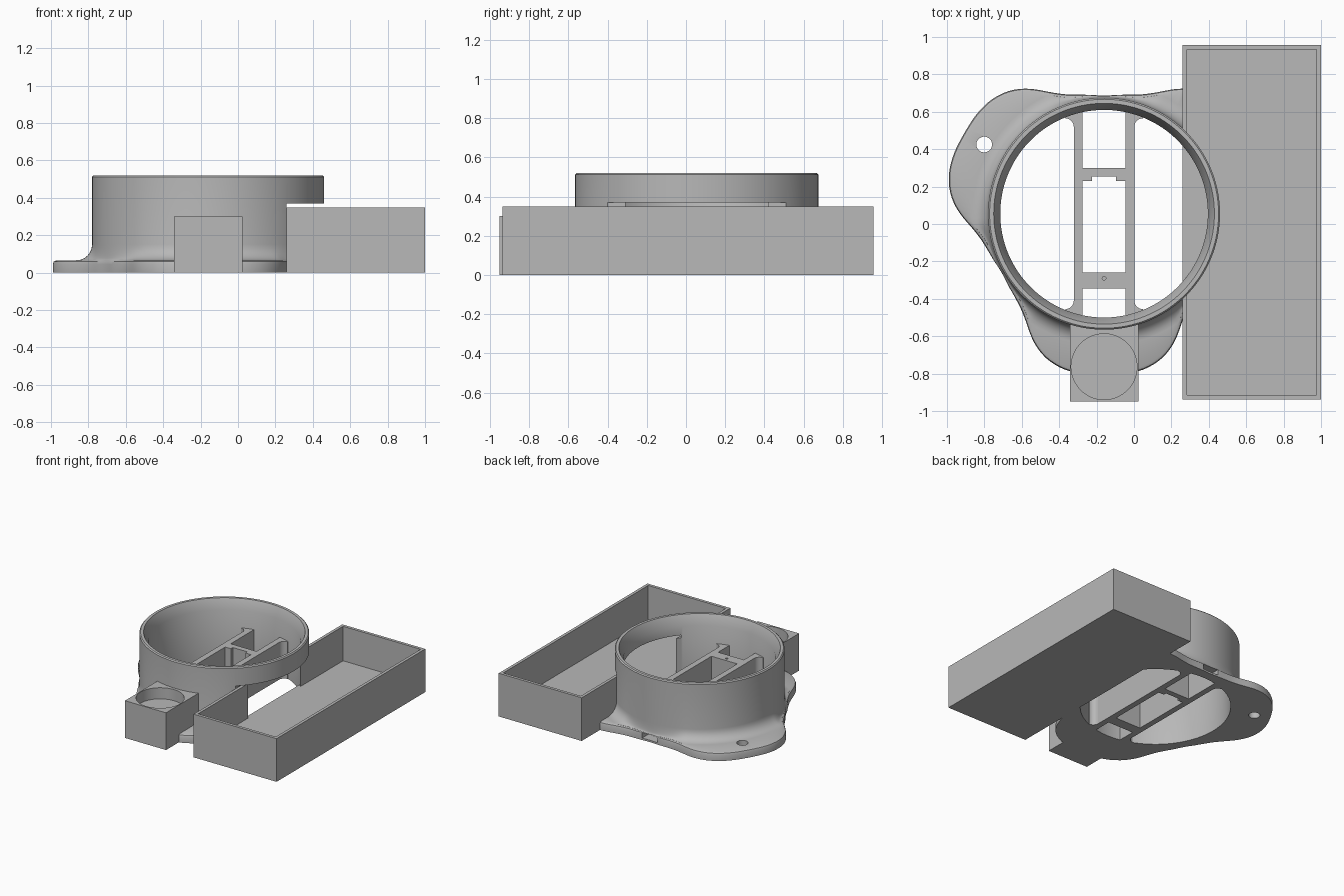
import bpy, bmesh, math
from mathutils import Vector

if "Cube" in bpy.data.objects:
    bpy.data.objects.remove(bpy.data.objects["Cube"])

CX, CY = -0.16, 0.055          # ring centre
R_OUT, R_IN, TOP = 0.62, 0.555, 0.52
RAIL_TOP = 0.30

grey = bpy.data.materials.new("plain grey")
grey.use_nodes = True
grey.diffuse_color = (0.48, 0.48, 0.48, 1)
grey.node_tree.nodes["Principled BSDF"].inputs["Base Color"].default_value = grey.diffuse_color


def finish(name, bm):
    bmesh.ops.recalc_face_normals(bm, faces=bm.faces[:])
    me = bpy.data.meshes.new(name)
    bm.to_mesh(me)
    bm.free()
    me.materials.append(grey)
    ob = bpy.data.objects.new(name, me)
    bpy.context.collection.objects.link(ob)
    return ob


def prism(name, pts, z0, z1):
    bm = bmesh.new()
    face = bm.faces.new([bm.verts.new((x, y, z0)) for x, y in pts])
    ext = bmesh.ops.extrude_face_region(bm, geom=[face])
    for v in ext["geom"]:
        if isinstance(v, bmesh.types.BMVert):
            v.co.z = z1
    return finish(name, bm)


def box(name, x0, x1, y0, y1, z0, z1):
    return prism(name, [(x0, y0), (x1, y0), (x1, y1), (x0, y1)], z0, z1)


def cylinder(name, x, y, r, z0, z1, n=64):
    turn = [2 * math.pi * i / n for i in range(n)]
    return prism(name, [(x + r * math.cos(a), y + r * math.sin(a)) for a in turn], z0, z1)


def cut(ob, cutter):
    cutter.hide_render = True
    mod = ob.modifiers.new("cut", 'BOOLEAN')
    mod.operation, mod.solver, mod.object = 'DIFFERENCE', 'EXACT', cutter
    bpy.context.view_layer.objects.active = ob
    bpy.ops.object.modifier_apply(modifier=mod.name)
    bpy.data.objects.remove(cutter)


def smooth(ob):
    bpy.ops.object.select_all(action='DESELECT')
    ob.select_set(True)
    bpy.context.view_layer.objects.active = ob
    bpy.ops.object.shade_smooth_by_angle(angle=math.radians(30))


# Flange outline: three equal lobes, radius by angle away from the lobe axis
LOBE = [(0, .862), (10, .866), (18, .853), (26, .81), (32, .75),
        (38, .69), (46, .653), (60, .628)]


def flange_radius(deg):
    d = abs((deg - 30 + 60) % 120 - 60)
    for (a, ra), (b, rb) in zip(LOBE, LOBE[1:]):
        if d <= b:
            return ra + (rb - ra) * (d - a) / (b - a)
    return LOBE[-1][1]


def soft_radius(deg):
    return sum(flange_radius(deg + k) for k in range(-4, 5)) / 9


def ring_section(deg):
    r = soft_radius(deg)
    edge = min(0.018, (r - R_OUT) * 0.4)
    f = min(0.085, r - edge - R_OUT)
    pts = [(R_IN, 0), (r, 0), (r, 0.045), (r - edge * 0.3, 0.059), (r - edge, 0.065)]
    # concave fillet from the flange up to the wall
    for i in range(7):
        t = math.pi / 2 * i / 6
        pts.append((R_OUT + f * 0.99 * (1 - math.sin(t)), 0.066 + 0.085 * (1 - math.cos(t))))
    pts += [(R_OUT, TOP - 0.008), (R_OUT - 0.008, TOP), (R_IN + 0.035, TOP), (R_IN, TOP - 0.08)]
    return pts


# Ring with mounting flange
bm = bmesh.new()
N = 180
loops = []
for i in range(N):
    deg = 360 * i / N
    a = math.radians(deg)
    loops.append([bm.verts.new((CX + r * math.cos(a), CY + r * math.sin(a), z))
                  for r, z in ring_section(deg)])
for i in range(N):
    p, q = loops[i], loops[(i + 1) % N]
    for j in range(len(p)):
        k = (j + 1) % len(p)
        bm.faces.new((p[j], p[k], q[k], q[j]))
ring = finish("ring_with_flange", bm)
cut(ring, box("tray_clearance", 0.26, 1.2, -1.2, 1.2, -0.1, 0.37))
cut(ring, box("cable_slot", CX - 0.07, CX + 0.07, 0.5, 0.85, 0.015, 0.06))
lobe = math.radians(150)
cut(ring, cylinder("screw_hole", CX + 0.74 * math.cos(lobe), CY + 0.74 * math.sin(lobe),
                   0.042, -0.1, 0.2, 40))
smooth(ring)

# Holder rails across the ring, with rounded ends
for sx, side in ((-1, "right"), (1, "left")):
    xs = sorted((CX + sx * 0.115, CX + sx * 0.162))
    box(side + "_rail", *xs, CY - 0.555, CY + 0.555, 0, RAIL_TOP)
    for sy, end in ((-1, "front"), (1, "back")):
        pts = [(0.15, 0.56), (0.15, 0.465)]
        for i in range(7):
            t = math.pi / 2 * i / 6
            pts.append((0.162 + 0.045 * (1 - math.cos(t)), 0.465 + 0.045 * math.sin(t)))
        pts.append((0.207, 0.56))
        smooth(prism(f"{side}_rail_{end}_fillet",
                     [(CX + sx * x, CY + sy * y) for x, y in pts], 0, RAIL_TOP))

# Cross bars between the rails
back_bar = box("back_cross_bar", CX - 0.12, CX + 0.12, 0.23, 0.30, 0, RAIL_TOP)
cut(back_bar, box("bar_notch", CX - 0.065, CX + 0.065, 0.2, 0.255, -0.1, 0.5))
front_bar = box("front_cross_bar", CX - 0.12, CX + 0.12, -0.345, -0.26, 0, RAIL_TOP)
cut(front_bar, cylinder("pin_hole", CX, -0.29, 0.01, 0.1, 0.5, 16))

# Front block with a shallow round pocket
block = box("front_block", CX - 0.183, CX + 0.183, -0.95, -0.515, 0, 0.30)
cut(block, cylinder("pocket", CX, -0.763, 0.176, 0.21, 0.5))
smooth(block)

# Long open tray, its inner wall opened towards the ring
tray = box("tray", 0.26, 1.0, -0.937, 0.957, 0, 0.348)
cut(tray, box("tray_hollow", 0.284, 0.976, -0.913, 0.933, 0.07, 0.6))
cut(tray, cylinder("tray_opening", CX, CY, R_IN, 0.07, 0.6, 96))
smooth(tray)
